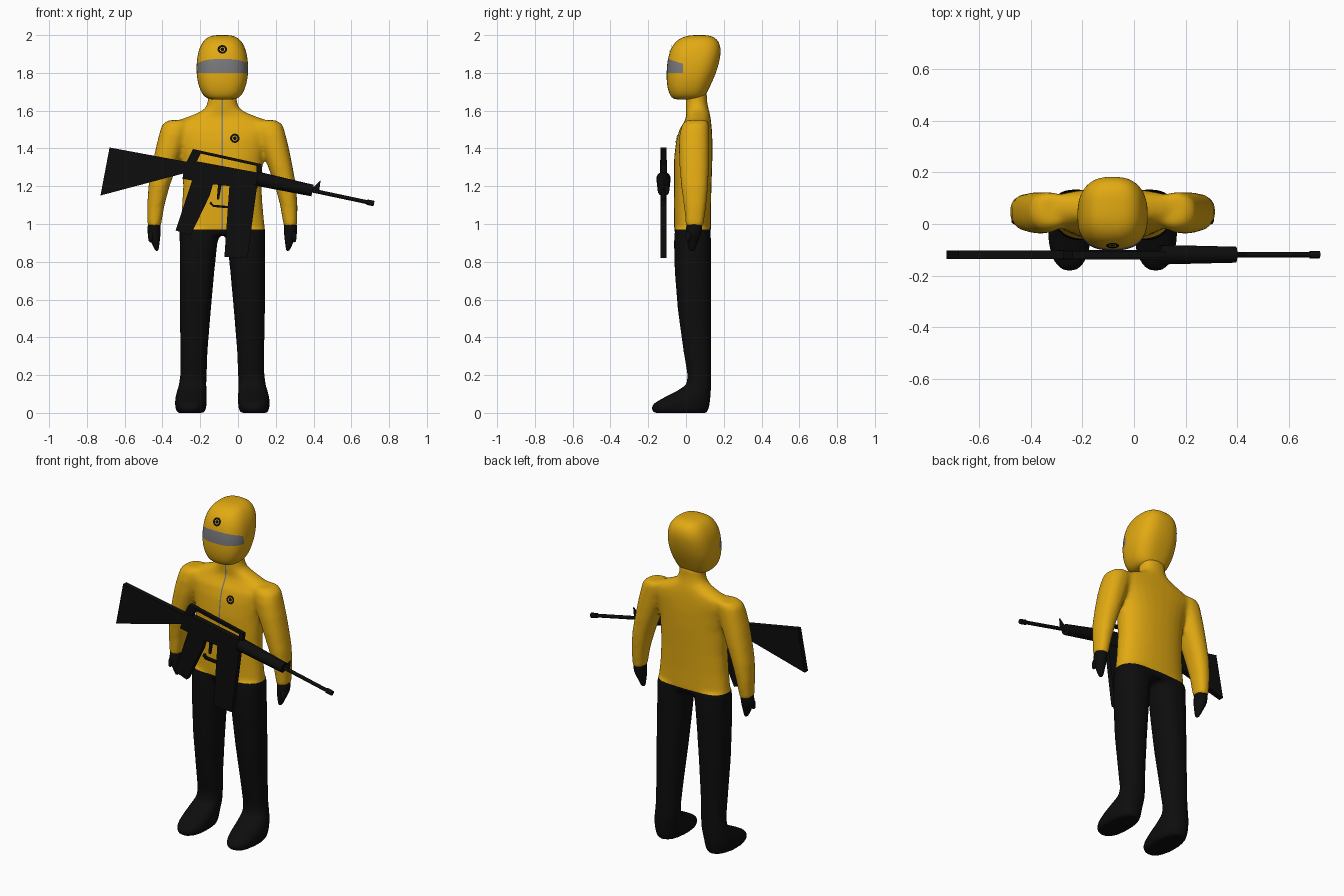
import bpy, bmesh, math
from mathutils import Vector
from mathutils.bvhtree import BVHTree

if "Cube" in bpy.data.objects:
    bpy.data.objects.remove(bpy.data.objects["Cube"])

C = -0.083      # centre line of the figure
GY = -0.119     # plane of the rifle


def material(name, rgb):
    m = bpy.data.materials.new(name)
    m.diffuse_color = (*rgb, 1)
    m.use_nodes = True
    m.node_tree.nodes["Principled BSDF"].inputs["Base Color"].default_value = m.diffuse_color
    return m


YELLOW = material("suit yellow", (0.76, 0.40, 0.006))
BLACK = material("black", (0.004, 0.004, 0.004))
GREY = material("visor grey", (0.19, 0.19, 0.20))


def finish(bm, name, mats, smooth=True):
    bmesh.ops.recalc_face_normals(bm, faces=bm.faces)
    me = bpy.data.meshes.new(name)
    for f in bm.faces:
        f.smooth = smooth
    bm.to_mesh(me)
    bm.free()
    for m in mats:
        me.materials.append(m)
    ob = bpy.data.objects.new(name, me)
    bpy.context.collection.objects.link(ob)
    return ob


def loft(bm, rings, power=2.3, n=28):
    """Closed skin through horizontal rings (cx, y0, y1, z, rx)."""
    loops = []
    for cx, y0, y1, z, rx in rings:
        loop = []
        for i in range(n):
            a = 2 * math.pi * i / n
            c, s = math.cos(a), math.sin(a)
            x = cx + rx * math.copysign(abs(c) ** (2 / power), c)
            y = (y0 + y1) / 2 + (y1 - y0) / 2 * math.copysign(abs(s) ** (2 / power), s)
            loop.append(bm.verts.new((x, y, z)))
        loops.append(loop)
    for a, b in zip(loops, loops[1:]):
        for i in range(n):
            j = (i + 1) % n
            bm.faces.new((a[i], a[j], b[j], b[i]))
    bm.faces.new(loops[0])
    bm.faces.new(loops[-1])


def baked(ob):
    """Evaluate modifiers into a bmesh and drop the source object."""
    dg = bpy.context.evaluated_depsgraph_get()
    bm = bmesh.new()
    bm.from_mesh(bpy.data.meshes.new_from_object(ob.evaluated_get(dg)))
    bpy.data.objects.remove(ob)
    for f in bm.faces:
        f.material_index = 0
    return bm


def cut(bm, co, no, **kw):
    bmesh.ops.bisect_plane(bm, geom=bm.verts[:] + bm.edges[:] + bm.faces[:],
                           plane_co=co, plane_no=no, **kw)


# --- body: torso, arms and legs fused into one smooth skin
bm = bmesh.new()
loft(bm, [(C, y0, y1, z, rx) for y0, y1, z, rx in [
    (-.055, .13, .94, .222), (-.063, .132, .97, .227), (-.064, .132, 1.08, .215),
    (-.064, .135, 1.2, .208), (-.063, .14, 1.35, .215), (-.052, .14, 1.44, .24),
    (-.035, .137, 1.5, .28), (-.01, .133, 1.54, .262), (.0, .13, 1.565, .19),
    (.0, .125, 1.59, .125), (-.002, .118, 1.615, .088), (-.002, .112, 1.65, .077),
    (-.002, .11, 1.70, .077)]])
for s in (-1, 1):
    loft(bm, [(C + s * x, y0, y1, z, rx) for x, y0, y1, z, rx in [
        (.232, .0, .115, 1.55, .055), (.245, -.022, .122, 1.525, .075),
        (.258, -.034, .124, 1.48, .075), (.28, -.038, .124, 1.4, .073),
        (.308, -.034, .122, 1.3, .065), (.335, -.026, .117, 1.2, .056),
        (.352, -.012, .108, 1.1, .046), (.36, -.002, .094, 1.0, .037),
        (.36, .0, .09, .985, .034)]])
    loft(bm, [(C + s * x, y0, y1, z, rx) for x, y0, y1, z, rx in [
        (.116, -.06, .13, .97, .111), (.126, -.064, .133, .9, .1),
        (.134, -.06, .134, .75, .092), (.143, -.044, .134, .55, .083),
        (.15, -.014, .134, .33, .072), (.153, .008, .133, .2, .07),
        (.157, .003, .133, .15, .073), (.162, -.05, .132, .115, .079),
        (.166, -.12, .13, .08, .083), (.167, -.172, .127, .05, .084),
        (.167, -.188, .122, .025, .082), (.167, -.172, .112, .0, .072)]])
src = finish(bm, "body_source", [YELLOW])
m = src.modifiers.new("fuse", "REMESH")
m.mode, m.voxel_size = "VOXEL", 0.011
m = src.modifiers.new("relax", "SMOOTH")
m.factor, m.iterations = 0.5, 10
body = baked(src)

# trousers and boots: everything under the hem
HEM = (0, 0, .97)
low = body.copy()
cut(low, HEM, (0, 0, 1), clear_outer=True)
finish(low, "trousers_and_boots", [BLACK])

# jacket: everything above, with a thin front zip
cut(body, HEM, (0, 0, 1), clear_inner=True)
for s in (-1, 1):
    cut(body, (C + s * .004, 0, 0), (1, 0, 0))
body.normal_update()
for f in body.faces:
    c = f.calc_center_median()
    if abs(c.x - C) < .004 and f.normal.y < -.1:
        f.material_index = 1
jacket_tree = BVHTree.FromBMesh(body)
finish(body, "jacket", [YELLOW, GREY])

# --- hood with a wrap-around visor
bm = bmesh.new()
loft(bm, [(C, y0, y1, z, rx) for y0, y1, z, rx in [
    (-.055, .06, 1.658, .06), (-.078, .098, 1.668, .09), (-.094, .114, 1.70, .115),
    (-.103, .138, 1.75, .131), (-.104, .16, 1.80, .138), (-.1, .178, 1.86, .137),
    (-.086, .187, 1.92, .127), (-.058, .176, 1.965, .105), (-.02, .15, 1.99, .078),
    (.03, .11, 2.001, .04)]], 2.6)
src = finish(bm, "hood_source", [YELLOW])
src.modifiers.new("round", "SUBSURF").levels = 2
hood = baked(src)
for co, no in (((0, 0, 1.80), (0, 0, 1)), ((0, -.1, 1.875), (0, .32, 1)),
               ((0, -.015, 0), (0, 1, 0))):
    cut(hood, co, no)
for f in hood.faces:
    c = f.calc_center_median()
    if c.y < -.015 and 1.80 < c.z < 1.875 - .32 * (c.y + .1):
        f.material_index = 1
hood_tree = BVHTree.FromBMesh(hood)
finish(hood, "hood", [YELLOW, GREY])


# --- plain round badges: flat ring and hub laid on the surface
def badge(name, tree, x, z):
    hit, normal, _, _ = tree.ray_cast(Vector((x, -1, z)), Vector((0, 1, 0)))
    rot = Vector((0, 0, 1)).rotation_difference(normal)
    bm = bmesh.new()
    spokes = []
    for r in (.014, .025):
        spokes.append([bm.verts.new((r * math.cos(i * math.pi / 12),
                                     r * math.sin(i * math.pi / 12), 0)) for i in range(24)])
    for i in range(24):
        j = (i + 1) % 24
        bm.faces.new((spokes[0][i], spokes[1][i], spokes[1][j], spokes[0][j]))
    bmesh.ops.create_circle(bm, cap_ends=True, segments=16, radius=.01)
    ob = finish(bm, name, [BLACK], False)
    ob.rotation_mode = "QUATERNION"
    ob.rotation_quaternion = rot
    ob.location = hit + normal * .004


badge("hood_badge", hood_tree, C, 1.923)
badge("chest_badge", jacket_tree, -.017, 1.453)

# --- gloves: mitten plus short thumb
for s, side in ((-1, "right"), (1, "left")):
    bm = bmesh.new()
    loft(bm, [(C + s * x, y0, y1, z, rx) for x, y0, y1, z, rx in [
        (.36, .003, .088, 1.012, .034), (.361, .0, .088, .985, .036),
        (.362, -.002, .082, .95, .036), (.357, .002, .07, .92, .028),
        (.351, .01, .056, .885, .017), (.346, .018, .046, .855, .008)]], 2, 16)
    loft(bm, [(C + s * x, y0, y1, z, rx) for x, y0, y1, z, rx in [
        (.37, .0, .05, .97, .02), (.38, -.004, .03, .935, .016),
        (.381, .0, .022, .9, .008)]], 2, 12)
    finish(bm, side + "_glove", [BLACK]).modifiers.new("round", "SUBSURF").levels = 1


# --- rifle: flat profiles in the x-z plane and round parts along the barrel line
def plate(name, pts, thick=.032):
    bm = bmesh.new()
    f = bm.faces.new([bm.verts.new((x, GY - thick / 2, z)) for x, z in pts])
    ext = bmesh.ops.extrude_face_region(bm, geom=[f])["geom"]
    bmesh.ops.translate(bm, vec=(0, thick, 0),
                        verts=[v for v in ext if isinstance(v, bmesh.types.BMVert)])
    finish(bm, name, [BLACK], False)


def rod(name, a, b, r1, r2, n=16):
    a, b = Vector((a[0], GY, a[1])), Vector((b[0], GY, b[1]))
    bm = bmesh.new()
    bmesh.ops.create_cone(bm, cap_ends=True, segments=n, radius1=r1, radius2=r2,
                          depth=(b - a).length)
    ob = finish(bm, name, [BLACK])
    ob.rotation_euler = (b - a).to_track_quat("Z", "Y").to_euler()
    ob.location = (a + b) / 2
    bpy.context.view_layer.objects.active = ob
    bpy.ops.object.select_all(action="DESELECT")
    ob.select_set(True)
    bpy.ops.object.shade_smooth_by_angle(angle=math.radians(40))


plate("rifle_stock", [(-.68, 1.405), (-.728, 1.151), (-.28, 1.27), (-.26, 1.327)])
plate("rifle_receiver", [(-.262, 1.34), (-.295, 1.24), (-.13, 1.21), (.1, 1.185),
                         (.12, 1.25), (.115, 1.27)], .036)
plate("carry_handle", [(-.238, 1.397), (.125, 1.317), (.125, 1.302), (-.222, 1.378)], .024)
plate("rear_sight_block", [(-.238, 1.397), (-.19, 1.386), (-.225, 1.32), (-.275, 1.325)], .03)
plate("handle_front_post", [(.1, 1.32), (.125, 1.315), (.122, 1.25), (.095, 1.25)], .024)
plate("pistol_grip", [(-.24, 1.24), (-.33, .966), (-.252, .938), (-.15, 1.15), (-.13, 1.22)])
plate("magazine", [(-.045, 1.21), (-.072, .825), (.05, .82), (.1, 1.195)], .03)
plate("trigger_guard", [(-.15, 1.107), (-.13, 1.09), (-.05, 1.083), (-.05, 1.095), (-.13, 1.102),
                        (-.145, 1.12)], .02)
plate("trigger", [(-.105, 1.22), (-.112, 1.13), (-.1, 1.13), (-.085, 1.22)], .012)
plate("front_sight", [(.39, 1.185), (.437, 1.232), (.43, 1.17)], .008)
rod("handguard", (.10, 1.24), (.395, 1.177), .038, .031)
rod("barrel", (.38, 1.18), (.715, 1.109), .0105, .0105, 12)
rod("muzzle", (.682, 1.116), (.72, 1.108), .0145, .0145, 12)
